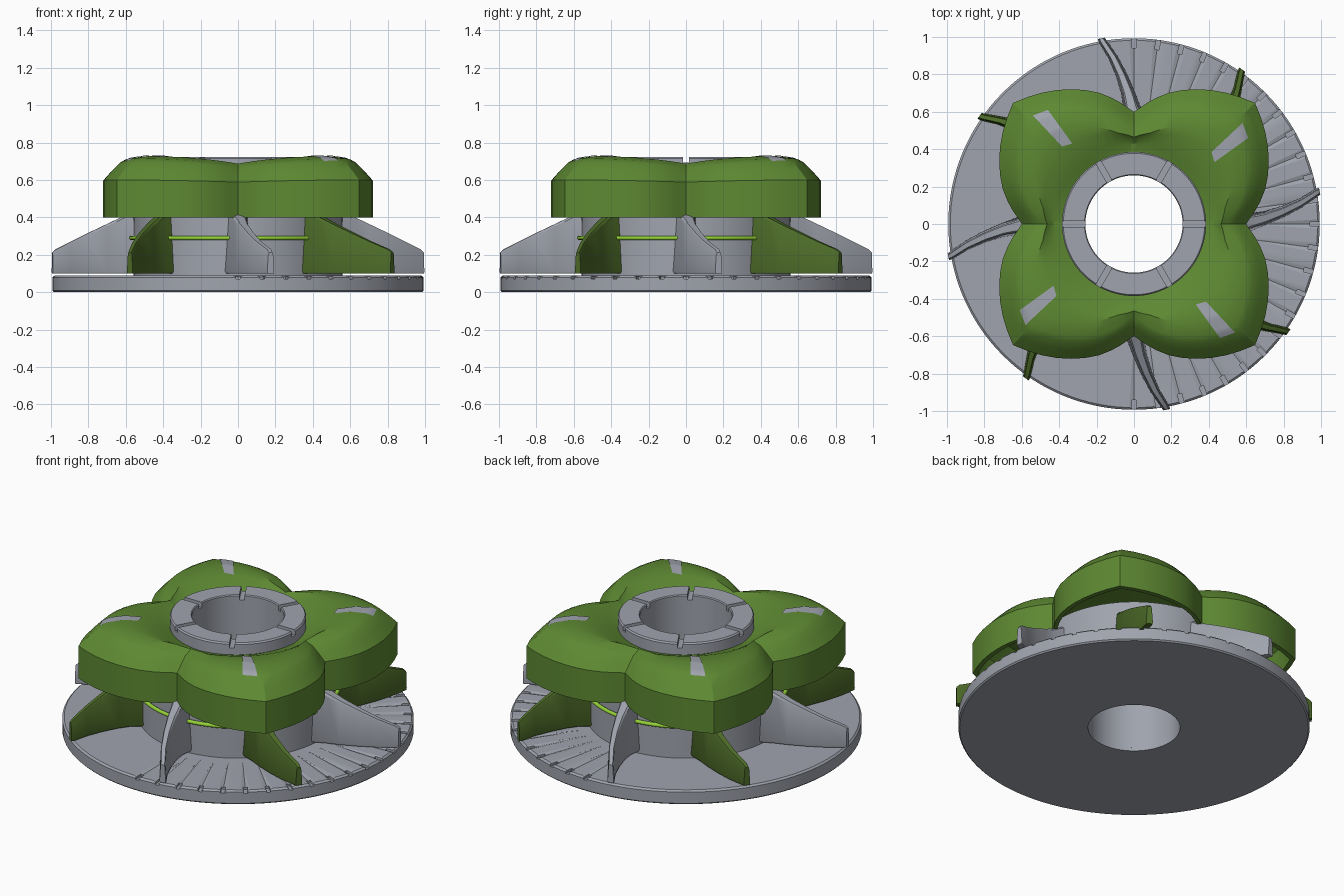
import bpy, bmesh, math
from mathutils import Vector, Matrix
from mathutils.bvhtree import BVHTree

if "Cube" in bpy.data.objects:
    bpy.data.objects.remove(bpy.data.objects["Cube"])


def material(name, rgb):
    m = bpy.data.materials.new(name)
    m.diffuse_color = (*rgb, 1)
    m.use_nodes = True
    m.node_tree.nodes["Principled BSDF"].inputs["Base Color"].default_value = m.diffuse_color
    return m


GREY = material("grey", (0.35, 0.37, 0.42))
GREEN = material("leaf green", (0.11, 0.25, 0.032))
DARK = material("dark green", (0.075, 0.15, 0.022))
LIME = material("lime", (0.30, 0.65, 0.04))


def finish(bm, name, mat, angle=30):
    bmesh.ops.recalc_face_normals(bm, faces=bm.faces)
    me = bpy.data.meshes.new(name)
    bm.to_mesh(me)
    bm.free()
    me.materials.append(mat)
    ob = bpy.data.objects.new(name, me)
    bpy.context.collection.objects.link(ob)
    smooth(ob, angle)
    return ob


def smooth(ob, angle=30):
    bpy.ops.object.select_all(action='DESELECT')
    ob.select_set(True)
    bpy.context.view_layer.objects.active = ob
    bpy.ops.object.shade_smooth_by_angle(angle=math.radians(angle))


def loft(rings, close_ends=False):
    """Skin closed rings of points; join last to first unless the ends are capped."""
    bm = bmesh.new()
    rows = [[bm.verts.new(p) for p in ring] for ring in rings]
    n = len(rows[0])
    for i in range(len(rows) - (1 if close_ends else 0)):
        a, b = rows[i], rows[(i + 1) % len(rows)]
        for j in range(n):
            k = (j + 1) % n
            bm.faces.new((a[j], a[k], b[k], b[j]))
    if close_ends:
        bm.faces.new(rows[0])
        bm.faces.new(rows[-1][::-1])
    return bm


def lathe(profile, seg=96):
    turn = [2 * math.pi * i / seg for i in range(seg)]
    return loft([[(r * math.cos(a), r * math.sin(a), z) for a in turn] for r, z in profile])


def cut(ob, bm):
    """Subtract a bmesh from an object."""
    cutter = finish(bm, "cutter", GREY)
    cutter.hide_render = True
    mod = ob.modifiers.new("cut", 'BOOLEAN')
    mod.operation, mod.solver, mod.object = 'DIFFERENCE', 'EXACT', cutter
    bpy.context.view_layer.objects.active = ob
    bpy.ops.object.modifier_apply(modifier="cut")
    bpy.data.objects.remove(cutter)
    smooth(ob)


def box(bm, size, centre, angle):
    m = Matrix.Rotation(angle, 4, 'Z') @ Matrix.Translation(centre) @ Matrix.Diagonal((*size, 1))
    bmesh.ops.create_cube(bm, size=1, matrix=m)


# Base disc, with rim notches and shallow grooves on the right half
disc = finish(lathe([(0.26, 0), (0.985, 0), (0.993, 0.008), (0.993, 0.078),
                     (0.982, 0.088), (0.26, 0.088)], 128), "base_disc", GREY)
notches, grooves = bmesh.new(), bmesh.new()
for i in range(25):
    a = math.radians(-90 + 7.5 * i)
    box(notches, (0.08, 0.024, 0.04), (0.98, 0, 0.09), a)
    rot = Matrix.Rotation(a, 3, 'Z')
    pts = [(0.62, 0, 0.087), (1.02, -0.03, 0.089), (1.02, 0.03, 0.089), (1.02, 0, 0.079),
           (0.62, 0, 0.11), (1.02, -0.03, 0.11), (1.02, 0.03, 0.11)]
    vs = [grooves.verts.new(rot @ Vector(p)) for p in pts]
    bmesh.ops.convex_hull(grooves, input=vs)
cut(disc, grooves)
cut(disc, notches)

# Hub drum with a narrower slotted collar on top
hub = finish(lathe([(0.26, 0.02), (0.56, 0.08), (0.56, 0.5), (0.385, 0.56), (0.385, 0.715),
                    (0.378, 0.724), (0.265, 0.724), (0.26, 0.718)]), "hub", GREY)
slots = bmesh.new()
for i in range(6):
    box(slots, (0.2, 0.03, 0.06), (0.325, 0, 0.722), math.radians(60 * i))
cut(hub, slots)

# Lime ring around the drum
bpy.ops.mesh.primitive_torus_add(location=(0, 0, 0.29), major_radius=0.572, minor_radius=0.012,
                                 major_segments=96, minor_segments=10)
ring = bpy.context.object
ring.name = "lime_ring"
ring.data.materials.append(LIME)
smooth(ring, 60)

# Swept blades, alternately grey and dark green: radius, angle, half width, top height
SECTIONS = [(0.50, -11, 0.085, 0.46), (0.57, -9.8, 0.065, 0.43), (0.63, -8.8, 0.046, 0.398),
            (0.70, -7.5, 0.038, 0.365), (0.80, -5.2, 0.031, 0.318), (0.90, -2.8, 0.026, 0.27),
            (0.99, -0.3, 0.022, 0.228), (1.008, 0, 0.019, 0.212)]


def blade(tip, name, mat):
    rings = []
    for r, off, w, top in SECTIONS:
        a = math.radians(tip + off)
        out, side = Vector((math.cos(a), math.sin(a), 0)), Vector((-math.sin(a), math.cos(a), 0))
        rings.append([out * r + side * (w * k) + Vector((0, 0, z)) for k, z in
                      ((-0.9, 0.1), (0.9, 0.1), (1, 0.112), (0.7, top - 0.012), (0.5, top),
                       (-0.5, top), (-0.7, top - 0.012), (-1, 0.112))])
    finish(loft(rings, True), name, mat)


for i in range(4):
    blade(10 + 90 * i, f"grey_blade_{i + 1}", GREY)
    blade(55 + 90 * i, f"green_blade_{i + 1}", DARK)

# Four-lobed shell, open underneath: outline radius against angle from the cusp
OUTLINE = [(0, 0.60), (3, 0.622), (6, 0.65), (10, 0.685), (15, 0.727), (20, 0.762),
           (25, 0.795), (30, 0.827), (35, 0.857), (40, 0.886), (45, 0.915)]
columns = []
for q in range(4):
    for deg, r in OUTLINE[:-1]:
        columns.append((90 * q + deg, r, deg / 45))
    for deg, r in OUTLINE[:0:-1]:
        columns.append((90 * q + 90 - deg, r, deg / 45))


def shell_profile(r, t):
    lobe = math.sin(t * math.pi / 2)        # 0 at the cusp, 1 at the lobe tip
    low = 0.04 * (1 - lobe)
    k = 1 + 0.25 * t                        # radial stretch of the edge rounding
    crest = 0.455 + 0.085 * lobe
    return [(r, 0.4), (r, 0.60 - low * 0.3), (r - 0.045 * k, 0.655 - low * 0.6),
            (r - 0.085 * k, 0.698 - low * 0.8), (r - 0.115 * k, 0.715 - low),
            (max(crest + 0.01, r - 0.19 * k), 0.727 - low), (crest, 0.716 - low),
            (0.43, 0.672 - low * 0.5), (0.37, 0.645), (0.37, 0.60),
            (r - 0.13, 0.64 - low), (r - 0.03, 0.56), (r - 0.03, 0.4)]


profiles = [(math.radians(d), shell_profile(r, t)) for d, r, t in columns]
rings = [[(p[i][0] * math.cos(a), p[i][0] * math.sin(a), p[i][1]) for a, p in profiles]
         for i in range(13)]
shell = finish(loft(rings), "lobed_shell", GREEN, 28)

# Grey stripe inlaid on each lobe, draped over the shell
bm = bmesh.new()
bm.from_mesh(shell.data)
tree = BVHTree.FromBMesh(bm)
bm.free()
A, B, C, D = (Vector(p) for p in ((-0.54, 0.58), (-0.46, 0.61), (-0.33, 0.43), (-0.385, 0.415)))
N, M = 16, 6
for i in range(4):
    rot = Matrix.Rotation(math.radians(90 * i), 3, 'Z')
    bm = bmesh.new()
    grid = []
    for u in range(N + 1):
        row = []
        for v in range(M + 1):
            p = A.lerp(D, u / N).lerp(B.lerp(C, u / N), v / M)
            p = rot @ Vector((p.x, p.y, 2))
            hit = tree.ray_cast(p, Vector((0, 0, -1)))[0]
            row.append(bm.verts.new(hit + Vector((0, 0, 0.004))))
        grid.append(row)
    for u in range(N):
        for v in range(M):
            bm.faces.new((grid[u][v], grid[u + 1][v], grid[u + 1][v + 1], grid[u][v + 1]))
    finish(bm, f"lobe_stripe_{i + 1}", GREY)
